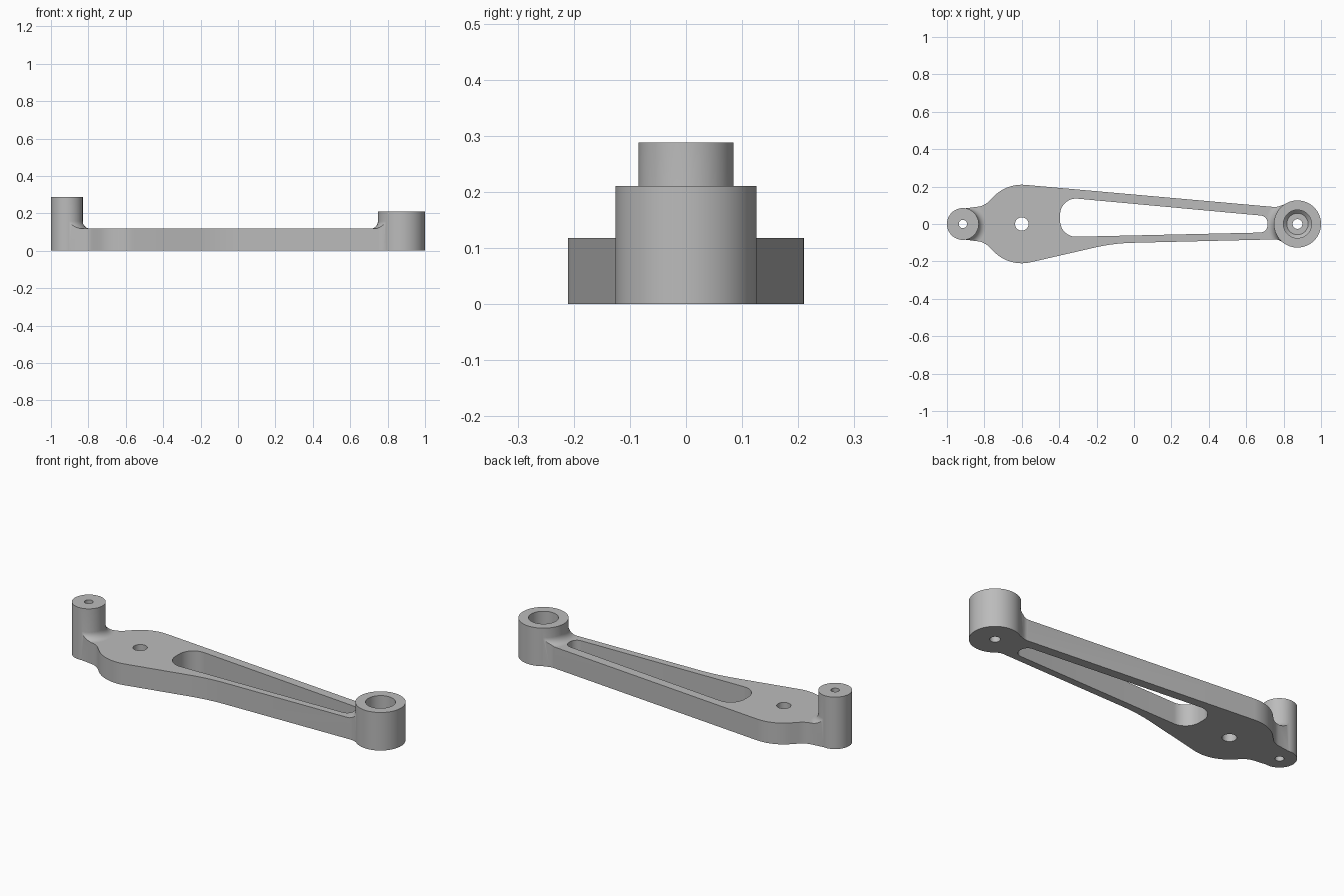
import bpy, bmesh
from math import sin, cos, tan, pi, radians
from mathutils import Vector

cube = bpy.data.objects.get("Cube")
if cube:
    bpy.data.objects.remove(cube, do_unlink=True)

grey = bpy.data.materials.new("light grey metal")
grey.use_nodes = True
colour = (0.5, 0.5, 0.5, 1)
grey.diffuse_color = colour
grey.node_tree.nodes["Principled BSDF"].inputs["Base Color"].default_value = colour

PLATE, FILLET = 0.118, 0.04


def add_object(name, bm):
    bmesh.ops.recalc_face_normals(bm, faces=bm.faces[:])
    mesh = bpy.data.meshes.new(name)
    bm.to_mesh(mesh)
    bm.free()
    mesh.materials.append(grey)
    ob = bpy.data.objects.new(name, mesh)
    bpy.context.collection.objects.link(ob)
    return ob


def prism(name, points, z0, z1):
    bm = bmesh.new()
    face = bm.faces.new([bm.verts.new((p[0], p[1], z0)) for p in points])
    new = bmesh.ops.extrude_face_region(bm, geom=[face])["geom"]
    bmesh.ops.translate(bm, vec=(0, 0, z1 - z0),
                        verts=[g for g in new if isinstance(g, bmesh.types.BMVert)])
    return add_object(name, bm)


def lathe(name, x, profile, n=64):
    """Closed solid turned about a vertical axis at x; profile is (radius, z) upward."""
    bm = bmesh.new()
    rings = [[bm.verts.new((x + r * cos(2 * pi * i / n), r * sin(2 * pi * i / n), z))
              for i in range(n)] for r, z in profile]
    for a, b in zip(rings, rings[1:]):
        for i in range(n):
            j = (i + 1) % n
            bm.faces.new((a[i], a[j], b[j], b[i]))
    bm.faces.new(rings[0][::-1])
    bm.faces.new(rings[-1])
    return add_object(name, bm)


def rounded(corners, steps=12):
    """Polygon whose corners (x, y, radius) are replaced by tangent arcs."""
    out = []
    for i, (x, y, r) in enumerate(corners):
        p = Vector((x, y))
        if r == 0:
            out.append(p)
            continue
        a = (Vector(corners[i - 1][:2]) - p).normalized()
        b = (Vector(corners[(i + 1) % len(corners)][:2]) - p).normalized()
        half = a.angle(b) / 2
        centre = p + (a + b).normalized() * (r / sin(half))
        start = p + a * (r / tan(half)) - centre
        end = p + b * (r / tan(half)) - centre
        sweep = start.angle(end)
        for k in range(steps + 1):
            t = k / steps
            out.append(centre + (start * sin((1 - t) * sweep) + end * sin(t * sweep)) / sin(sweep))
    return out


def combine(target, tool, operation):
    mod = target.modifiers.new(operation, 'BOOLEAN')
    mod.operation, mod.object, mod.solver = operation, tool, 'EXACT'
    bpy.context.view_layer.objects.active = target
    bpy.ops.object.modifier_apply(modifier=mod.name)
    bpy.data.objects.remove(tool, do_unlink=True)


# Arm outline: round lobe, tapering beam, narrow necks that end inside the bosses
lobe = [(-0.6 + 0.21 * cos(radians(85 + 50 * i / 16)), 0.21 * sin(radians(85 + 50 * i / 16)), 0)
        for i in range(17)]
lobe_front = [(-0.6 + 0.21 * cos(radians(225 + 58 * i / 16)),
               0.21 * sin(radians(225 + 58 * i / 16)), 0) for i in range(17)]
outline = rounded(
    lobe + [(-0.8, 0.097, 0.1), (-0.915, 0.082, 0), (-0.915, -0.082, 0), (-0.8, -0.097, 0.1)]
    + lobe_front + [(-0.11, -0.103, 1.0), (0.765, -0.082, 0.06), (0.83, -0.113, 0),
                    (0.87, -0.113, 0), (0.87, 0.113, 0), (0.83, 0.113, 0), (0.76, 0.09, 0.06)])
arm = prism("lever_arm", outline, 0, 0.19)

# Height limit of the arm: flat slab with a concave flare around each boss
slab = prism("slab", [(-1.2, -0.5), (1.2, -0.5), (1.2, 0.5), (-1.2, 0.5)], -0.1, PLATE)
bosses = [(-0.915, 0.085, 0.288), (0.874, 0.126, 0.211)]
for x, r, top in bosses:
    arc = [(r + FILLET * (1 - sin(a)), PLATE + FILLET * (1 - cos(a)))
           for a in (pi / 2 * i / 10 for i in range(11))]
    flare = lathe("flare", x, [(r + FILLET, PLATE - 0.05)] + arc)
    combine(slab, flare, 'UNION')
combine(arm, slab, 'INTERSECT')

# Cylindrical end bosses
for x, r, top in bosses:
    combine(arm, lathe("boss", x, [(r, 0), (r, top)], 96), 'UNION')

# Long tapered slot
slot = rounded([(-0.395, 0.144, 0.085), (-0.395, -0.07, 0.085),
                (0.714, -0.045, 0.04), (0.714, 0.042, 0.04)])
combine(arm, prism("slot", slot, -0.1, 0.5), 'DIFFERENCE')

# Through holes
for x, r in ((-0.915, 0.022), (-0.6, 0.036), (0.874, 0.026)):
    combine(arm, lathe("hole", x, [(r, -0.1), (r, 0.5)], 40), 'DIFFERENCE')

# Wide blind bore with a tapered floor edge
bore = lathe("bore", 0.874, [(0.057, 0.045), (0.075, 0.063), (0.075, 0.4)])
combine(arm, bore, 'DIFFERENCE')

# Smooth curved walls, crisp edges
bpy.ops.object.select_all(action='DESELECT')
arm.select_set(True)
bpy.context.view_layer.objects.active = arm
bpy.ops.object.shade_smooth_by_angle(angle=radians(30))
